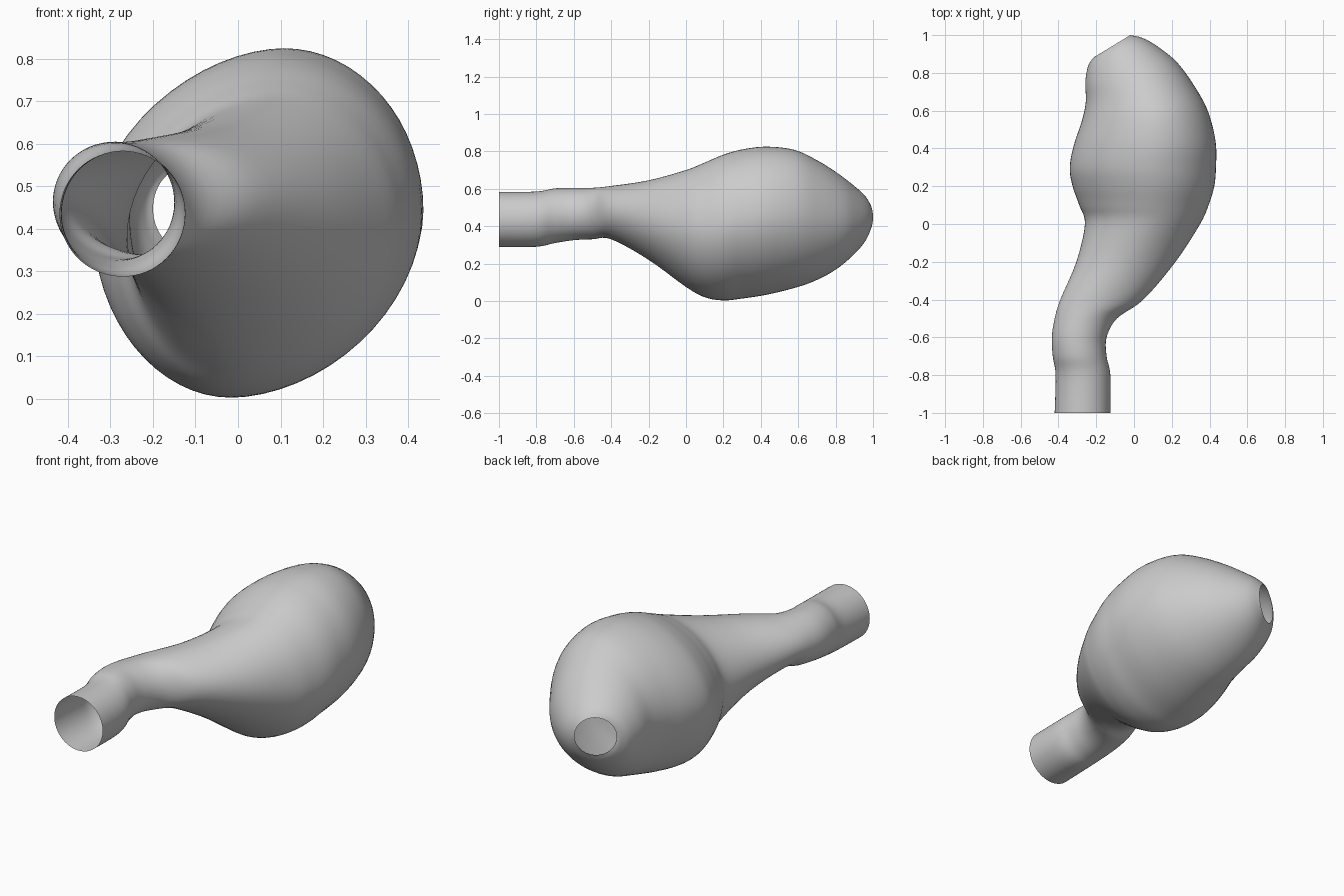
import bpy
import bmesh
from math import cos, sin, pi, copysign

SIDES = 64      # points around the tube
STEPS = 5       # rings between two neighbouring stations
NECK = 0.147    # radius of the neck

# Stations along the vessel: y, left x, right x, bottom z, top z
STATIONS = [
    (-1, -.42, -.125, .288, .583),
    (-.8, -.415, -.125, .29, .585),
    (-.7, -.43, -.145, .31, .602),
    (-.6, -.435, -.145, .325, .605),
    (-.5, -.42, -.09, .33, .605),
    (-.4, -.39, .05, .33, .615),
    (-.2, -.305, .22, .22, .645),
    (0, -.26, .35, .075, .7),
    (.1, -.29, .395, .02, .74),
    (.2, -.325, .425, .003, .782),
    (.3, -.34, .434, .013, .81),
    (.43, -.317, .432, .033, .825),
    (.575, -.275, .39, .067, .808),
    (.69, -.255, .32, .105, .755),
    (.8, -.258, .23, .165, .685),
    (.885, -.245, .125, .24, .62),
    (.93, -.22, .045, .3, .58),
    (.945, -.2, -.02, .345, .55),
]


def remove_default_cube():
    cube = bpy.data.objects.get("Cube")
    if cube:
        bpy.data.objects.remove(cube, do_unlink=True)


def make_material(name, color):
    material = bpy.data.materials.new(name)
    material.use_nodes = True
    material.diffuse_color = color
    shader = material.node_tree.nodes["Principled BSDF"]
    shader.inputs["Base Color"].default_value = color
    shader.inputs["Roughness"].default_value = 0.6
    return material


def spline(before, start, end, after, t):
    """Smooth curve through the station values."""
    return 0.5 * (2 * start + (end - before) * t
                  + (2 * before - 5 * start + 4 * end - after) * t ** 2
                  + (3 * start - before - 3 * end + after) * t ** 3)


def smooth_stations(rows):
    padded = [rows[0]] + rows + [rows[-1]]
    for quad in zip(padded, padded[1:], padded[2:], padded[3:]):
        for step in range(STEPS):
            yield [spline(*values, step / STEPS) for values in zip(*quad)]
    yield rows[-1]


def curved(value, power):
    return copysign(abs(value) ** power, value)


def ring_points(y, left, right, bottom, top):
    """Lopsided oval made of four quadrants, leaning back at the far end."""
    mid_x, mid_z = (left + right) / 2, (bottom + top) / 2
    bulge = max(0, (top - bottom) / 2 - NECK)
    top_x = mid_x + 0.2 * bulge
    bottom_x = mid_x - 0.27 * bulge
    right_z = mid_z + 0.08 * bulge
    skew = min(0.11, 0.25 * max(0, y - 0.37))
    for i in range(SIDES):
        angle = 2 * pi * i / SIDES
        c, s = cos(angle), sin(angle)
        # The upper left and lower right quadrants are a little flatter
        power = 1 + 0.4 * bulge if c * s < 0 else 1
        c, s = curved(c, power), curved(s, power)
        pole_x = top_x if s > 0 else bottom_x
        side_z = right_z if c > 0 else mid_z
        x = pole_x + c * ((right - pole_x) if c > 0 else (pole_x - left))
        z = side_z + s * ((top - side_z) if s > 0 else (side_z - bottom))
        yield x, y + skew * (x - mid_x) / (right - left), z


def build_vessel(material):
    bm = bmesh.new()
    rings = [[bm.verts.new(p) for p in ring_points(*row)]
             for row in smooth_stations(STATIONS)]
    # Bridge the rings and leave both ends open
    for near, far in zip(rings, rings[1:]):
        for i in range(SIDES):
            j = (i + 1) % SIDES
            bm.faces.new((near[i], near[j], far[j], far[i]))
    for face in bm.faces:
        face.smooth = True
    mesh = bpy.data.meshes.new("bulbous_tube")
    bm.to_mesh(mesh)
    bm.free()
    mesh.materials.append(material)
    tube = bpy.data.objects.new("bulbous_tube", mesh)
    bpy.context.collection.objects.link(tube)


remove_default_cube()
build_vessel(make_material("light grey", (0.6, 0.6, 0.6, 1)))
